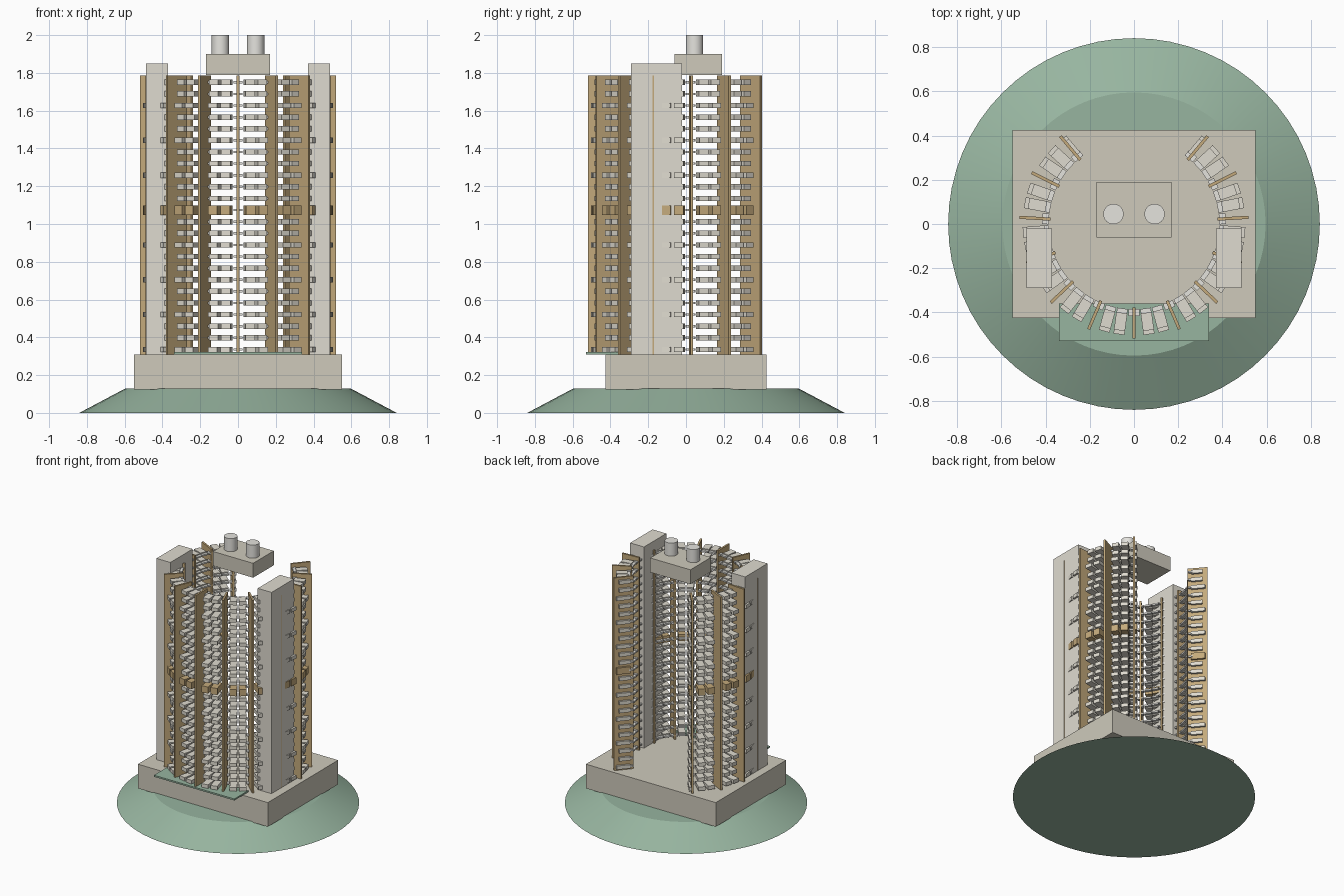
import bpy, bmesh
from math import radians
from mathutils import Matrix

if "Cube" in bpy.data.objects:
    bpy.data.objects.remove(bpy.data.objects["Cube"])


def mat(name, r, g, b):
    m = bpy.data.materials.new(name)
    m.diffuse_color = (r, g, b, 1)
    m.use_nodes = True
    m.node_tree.nodes["Principled BSDF"].inputs["Base Color"].default_value = m.diffuse_color
    return m


GREEN = mat("grass", 0.31, 0.46, 0.35)
STONE = mat("podium_stone", 0.62, 0.59, 0.50)
CONCRETE = mat("concrete", 0.74, 0.71, 0.63)
PALE = mat("pale_concrete", 0.78, 0.77, 0.73)
WOOD = mat("bronze", 0.55, 0.40, 0.20)


def finish(bm, name, material):
    me = bpy.data.meshes.new(name)
    bm.to_mesh(me)
    bm.free()
    ob = bpy.data.objects.new(name, me)
    bpy.context.collection.objects.link(ob)
    me.materials.append(material)
    return ob


def add_box(bm, x0, x1, y0, y1, z0, z1, angle=0):
    """Box by its bounds, then turned about the tower axis."""
    m = (Matrix.Rotation(radians(angle), 4, 'Z')
         @ Matrix.Translation(((x0 + x1) / 2, (y0 + y1) / 2, (z0 + z1) / 2))
         @ Matrix.Diagonal((x1 - x0, y1 - y0, z1 - z0, 1)))
    bmesh.ops.create_cube(bm, size=1, matrix=m)


def box(name, material, *bounds):
    bm = bmesh.new()
    add_box(bm, *bounds)
    return finish(bm, name, material)


def cone(name, material, r1, r2, x, y, z0, z1, n):
    bm = bmesh.new()
    bmesh.ops.create_cone(bm, cap_ends=True, segments=n, radius1=r1, radius2=r2,
                          depth=z1 - z0, matrix=Matrix.Translation((x, y, (z0 + z1) / 2)))
    ob = finish(bm, name, material)
    bpy.context.view_layer.objects.active = ob
    ob.select_set(True)
    bpy.ops.object.shade_smooth_by_angle(angle=radians(20))
    ob.select_set(False)
    return ob


# hill, podium and front terrace
cone("hill", GREEN, 0.84, 0.595, 0, 0, 0, 0.13, 64)
box("podium", STONE, -0.55, 0.55, -0.425, 0.425, 0.125, 0.31)
box("terrace", GREEN, -0.34, 0.34, -0.53, -0.36, 0.31, 0.322)

# side shafts, rooftop plant block and water tanks
for s, side in ((-1, "left"), (1, "right")):
    x0, x1 = sorted((s * 0.37, s * 0.487))
    box(side + "_shaft", CONCRETE, x0, x1, -0.29, -0.02, 0.31, 1.85)
    cone(side + "_tank", PALE, 0.046, 0.046, s * 0.093, 0.045, 1.9, 2.0, 32)
box("roof_block", STONE, -0.17, 0.17, -0.06, 0.19, 1.79, 1.9)

# horseshoe facade: 36 steps over 280 degrees, a blade every third step
STEPS, SPAN, FLOORS, Z0, FLOOR_H = 36, 280, 24, 0.31, 0.0615
fins, balconies, band, slabs = (bmesh.new() for _ in range(4))
for i in range(STEPS + 1):
    a = -SPAN / 2 + SPAN * i / STEPS
    is_fin = i % 3 == 0
    end = -1 if i == 0 else 1 if i == STEPS else 0
    if is_fin:
        add_box(fins, -0.007, 0.007, -0.518, -0.378, Z0, 1.785, a)
    for f in range(FLOORS):
        z = Z0 + (f + 0.42) * FLOOR_H
        # thin inner floor ring
        add_box(slabs, -0.024, 0.024, -0.415, -0.385, z - 0.006, z + 0.006, a)
        if is_fin and not end:
            continue
        # balcony boxes, one bronze band floor, every third floor deeper
        target, h = (band, 0.025) if f == 12 else (balconies, 0.014)
        r = 0.503 if f % 3 == 0 else 0.485
        if end:
            t0, t1 = sorted((0, end * 0.022))
        else:
            t0, t1 = -0.025, 0.025
        add_box(target, t0, t1, -r, -0.405, z - h, z + h, a)
finish(fins, "vertical_blades", WOOD)
finish(balconies, "balconies", CONCRETE)
finish(band, "balcony_band", WOOD)
finish(slabs, "floor_ring", PALE)
